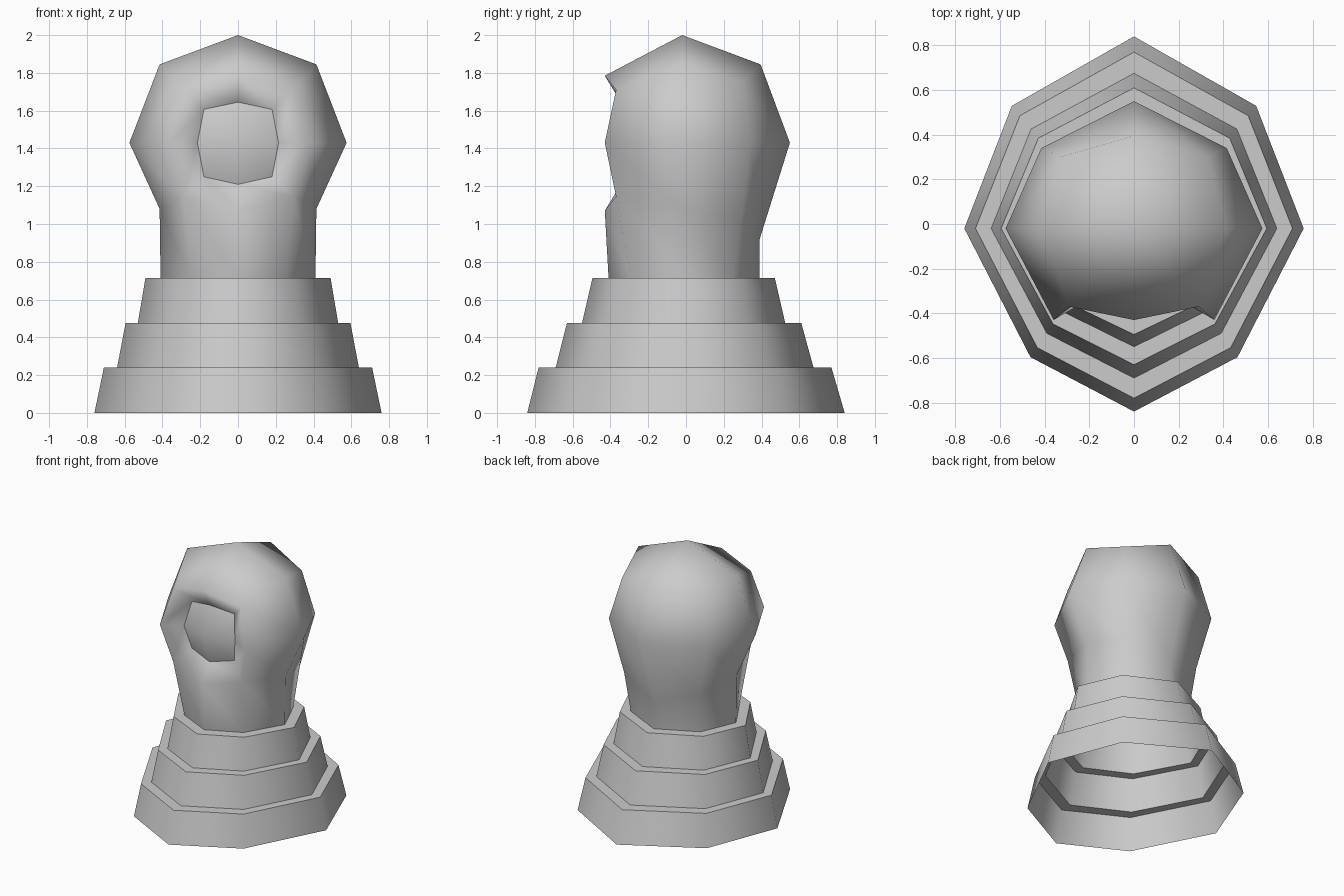
import bpy, bmesh

if "Cube" in bpy.data.objects:
    bpy.data.objects.remove(bpy.data.objects["Cube"])

grey = bpy.data.materials.new("plain grey")
grey.diffuse_color = (0.6, 0.6, 0.6, 1)
grey.use_nodes = True
grey.node_tree.nodes["Principled BSDF"].inputs["Base Color"].default_value = grey.diffuse_color


def ring(bm, half):
    """Eight-point loop: back, right side, front, then the mirrored left side."""
    pts = list(half) + [(-x, y, z) for x, y, z in reversed(half[1:4])]
    return [bm.verts.new(p) for p in pts]


def oct_half(rx, back, front, z):
    """Half of the slightly pointed octagon shared by all base tiers."""
    return [(0, back, z), (rx * .72, back * .63, z), (rx, -.02, z),
            (rx * .61, front * .71, z), (0, front, z)]


def bridge(bm, a, b, skip=()):
    for i in range(8):
        if i not in skip:
            j = (i + 1) % 8
            bm.faces.new((a[i], a[j], b[j], b[i]))


def cap(bm, loop, centre):
    """Close a loop with four quads around a centre point."""
    c = bm.verts.new(centre)
    for i in range(0, 8, 2):
        bm.faces.new((c, loop[i], loop[i + 1], loop[(i + 2) % 8]))


def finish(bm, name, sharp_loops):
    for loop in sharp_loops:
        for i in range(8):
            e = bm.edges.get((loop[i], loop[(i + 1) % 8]))
            if e:
                e.smooth = False
    bmesh.ops.recalc_face_normals(bm, faces=bm.faces)
    # an open shell: make sure the outside is outward
    if bm.calc_volume(signed=True) < 0:
        bmesh.ops.reverse_faces(bm, faces=bm.faces)
    for f in bm.faces:
        f.smooth = True
    me = bpy.data.meshes.new(name)
    bm.to_mesh(me)
    bm.free()
    me.materials.append(grey)
    ob = bpy.data.objects.new(name, me)
    bpy.context.collection.objects.link(ob)


# Stepped base: three flared tiers, open underneath
bm = bmesh.new()
profile = [(.76, .84, -.84, 0), (.71, .77, -.78, .24),
           (.64, .675, -.69, .24), (.595, .61, -.63, .477),
           (.53, .525, -.55, .477), (.49, .47, -.495, .715),
           (.41, .39, -.41, .715)]
loops = [ring(bm, oct_half(*p)) for p in profile]
for a, b in zip(loops, loops[1:]):
    bridge(bm, a, b)
finish(bm, "stepped_base", loops)

# Head and neck: rounded block, front left open for the socket
bm = bmesh.new()
neck = ring(bm, oct_half(.41, .39, -.41, .715))
low = ring(bm, [(0, .39, .92), (.32, .29, 1.02), (.415, -.02, 1.08),
                (.29, -.37, 1.145), (0, -.43, 1.07)])
mid = ring(bm, [(0, .55, 1.43), (.415, .34, 1.43), (.575, -.02, 1.43),
                (.36, -.43, 1.43), (0, -.59, 1.43)])
top = ring(bm, [(0, .395, 1.845), (.33, .30, 1.75), (.415, -.02, 1.845),
                (.29, -.37, 1.71), (0, -.43, 1.785)])
bridge(bm, neck, low)
bridge(bm, low, mid, skip=(3, 4))
bridge(bm, mid, top, skip=(3, 4))
cap(bm, top, (0, -.02, 2.0))
bm.verts.remove(mid[4])

# Front socket: funnel inward to a domed lens
rim = [top[4], top[3], mid[3], low[3], low[4], low[5], mid[5], top[5]]
mouth = ring(bm, [(0, -.345, 1.645), (.18, -.30, 1.607), (.215, -.345, 1.43),
                  (.18, -.30, 1.25), (0, -.345, 1.21)])
bridge(bm, rim, mouth)
cap(bm, mouth, (0, -.42, 1.43))
finish(bm, "head", [mouth])
